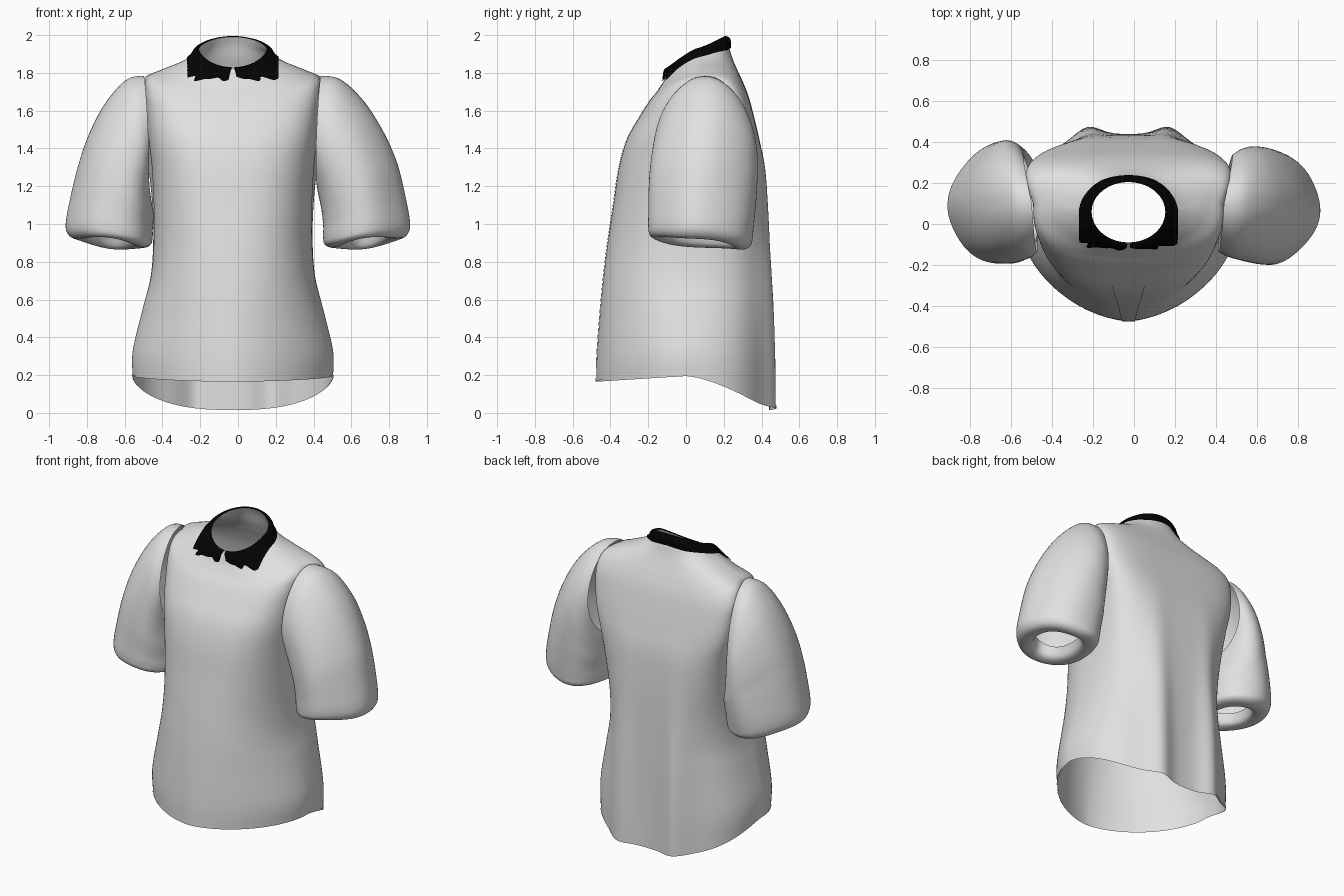
import bpy, math
from functools import lru_cache
from mathutils import Vector

if "Cube" in bpy.data.objects:
    bpy.data.objects.remove(bpy.data.objects["Cube"])

def material(name, rgb):
    m = bpy.data.materials.new(name)
    m.diffuse_color = (*rgb, 1)
    m.use_nodes = True
    m.node_tree.nodes["Principled BSDF"].inputs["Base Color"].default_value = m.diffuse_color
    return m

FABRIC = material("pale grey fabric", (0.75, 0.75, 0.75))
BLACK = material("black trim", (0.001, 0.001, 0.001))

def catmull(rows, v):
    """Smoothly interpolate a table of rows at fractional index v."""
    last = len(rows) - 1
    i = min(max(int(v), 0), last - 1)
    t = v - i
    a, b, c, d = (rows[min(max(k, 0), last)] for k in (i - 1, i, i + 1, i + 2))
    return [0.5 * (2 * q + (r - p) * t + (2 * p - 5 * q + 4 * r - s) * t * t
            + (3 * q - p - 3 * r + s) * t ** 3) for p, q, r, s in zip(a, b, c, d)]

def sheet(name, func, nu, nv, mat, closed=False):
    """Grid surface from func(u, v) with u, v in 0..1; u may wrap round."""
    cols = nu if closed else nu + 1
    verts = [func(i / nu, j / nv) for j in range(nv + 1) for i in range(cols)]
    faces = []
    for j in range(nv):
        for i in range(nu):
            k = (i + 1) % cols
            faces.append((j * cols + i, j * cols + k, (j + 1) * cols + k, (j + 1) * cols + i))
    me = bpy.data.meshes.new(name)
    me.from_pydata(verts, [], faces)
    me.materials.append(mat)
    me.shade_smooth()
    ob = bpy.data.objects.new(name, me)
    bpy.context.collection.objects.link(ob)
    return ob

# Torso rings: half width, front y, back y, side y, front z, side z, back z, front squareness
TORSO = [
    (.530, -.475, .440, .00, .165, .195, .015, 1.7),
    (.530, -.472, .440, .00, .30, .33, .25, 1.75),
    (.478, -.455, .440, .01, .53, .55, .53, 1.9),
    (.435, -.437, .438, .03, .72, .72, .72, 2.1),
    (.420, -.415, .435, .05, .90, .90, .90, 2.2),
    (.420, -.385, .430, .07, 1.10, 1.10, 1.10, 2.4),
    (.430, -.355, .417, .08, 1.30, 1.30, 1.30, 2.6),
    (.447, -.312, .388, .09, 1.45, 1.45, 1.45, 2.8),
    (.459, -.245, .355, .10, 1.57, 1.60, 1.59, 3.0),
    (.466, -.195, .330, .10, 1.65, 1.70, 1.68, 3.0),
    (.455, -.155, .300, .10, 1.70, 1.775, 1.755, 2.8),
    (.380, -.122, .270, .10, 1.75, 1.815, 1.82, 2.4),
    (.280, -.105, .245, .08, 1.79, 1.855, 1.88, 2.2),
    (.205, -.095, .225, .07, 1.81, 1.895, 1.945, 2.0),
    (.180, -.090, .205, .06, 1.825, 1.925, 1.99, 2.0)]
# Back squareness, widening of the back, depth of the two back folds
BACK = [(2.5, 0, .050), (2.5, 0, .048), (2.5, .01, .042), (2.5, .03, .035), (2.6, .05, .024),
        (2.9, .09, .012), (3.4, .14, .004), (4.0, .18, 0), (4.2, .20, 0), (4.0, .19, 0),
        (3.3, .15, 0), (2.6, .07, 0), (2.2, .01, 0), (2, 0, 0), (2, 0, 0)]
TOP = len(TORSO) - 1

def torso(a, v):
    """Point on the torso: a = angle from the front, v = ring index."""
    hw, yf, yb, ys, zf, zs, zb, n = catmull(TORSO, v)
    nb, wide, fold = catmull(BACK, v)
    s, c = math.sin(a), math.cos(a)
    if c < 0:
        n = nb
    end_y, end_z = (yf, zf) if c > 0 else (yb, zb)
    d = abs(c) ** (2 / n)
    x = hw * math.copysign(abs(s) ** (2 / n), s)
    y = ys + (end_y - ys) * d
    z = zs + (end_z - zs) * abs(c) ** 1.2
    if c < 0:
        x *= 1 + wide * d
        y += fold * math.exp(-((abs(x) - .2) / .085) ** 2)
    return Vector((x - .027, y, z))

def above(a, v, d):
    """Point lifted by d off the torso surface."""
    e = .01
    v0, v1 = max(v - .03, 0), min(v + .03, TOP)
    du = torso(a + e, v) - torso(a - e, v)
    dv = torso(a, v1) - torso(a, v0)
    return torso(a, v) + du.cross(dv).normalized() * d

TAU = 2 * math.pi
sheet("torso", lambda u, v: torso(u * TAU, v * TOP), 144, 90, FABRIC, True)

# Front placket and hem band
sheet("placket", lambda u, v: above(-.085 + .17 * u, .02 + v * 12.3, .003), 4, 70, FABRIC)
sheet("hem_band", lambda u, v: above(u * TAU, v * .12, .003), 144, 2, FABRIC, True)

# Collar: folds over the neckband, with square front points and a ragged front edge
@lru_cache(None)
def collar_edge(a):
    """Ring index where the collar stops at angle a."""
    jag = 0
    if math.cos(a) > .45:
        jag = .006 * math.sin(a * 19) + .004 * math.sin(a * 33 + 1)
    v = TOP
    while v > 9.5:
        p = torso(a, v)
        x = abs(p.x + .027) / .238
        y = max(0, p.y - .05) / .185
        if x * x + y * y > 1 or p.z < 1.765 - .015 * x + (p.y + .12) * .48 + jag:
            break
        v -= .02
    return v

def collar(u, v):
    a = .04 + u * (TAU - .08)
    if v < .12:                                  # inner turn of the fold
        return torso(a, TOP) + Vector((0, 0, .010 * v / .12))
    t = (v - .12) / .88
    low = collar_edge(a)
    return above(a, TOP + (low - TOP) * t, .010 + .012 * math.sin(math.pi * min(t * 1.1, 1)))

ob = sheet("collar", collar, 200, 16, BLACK)
ob.data.flip_normals()

# Sleeve rings: outer x, outer z, inner x, inner z, centre y, half depth
SLEEVE = [
    (.470, 1.785, .45, 1.20, .10, .235),
    (.565, 1.765, .445, 1.17, .10, .26),
    (.68, 1.65, .445, 1.13, .10, .277),
    (.775, 1.49, .445, 1.09, .095, .284),
    (.842, 1.32, .445, 1.04, .09, .285),
    (.888, 1.13, .45, .98, .085, .28),
    (.910, 1.00, .45, .93, .08, .275),
    (.897, .945, .46, .89, .08, .265),
    (.86, .922, .50, .875, .08, .23),
    (.80, .93, .55, .89, .08, .18),
    (.78, .99, .57, .95, .08, .16)]

def sleeve(side):
    def point(u, v):
        k = v * (len(SLEEVE) - 1)
        xo, zo, xi, zi, yc, hy = catmull(SLEEVE, k)
        a = u * TAU
        c, s = math.cos(a), math.sin(a)
        # soft cloth folds, fading at both ends
        r = 1 + .015 * math.sin(math.pi * v) * math.sin(5 * a + 3 * v + side)
        x = (xo + xi) / 2 + (xo - xi) / 2 * c * r
        z = (zo + zi) / 2 + (zo - zi) / 2 * c
        y = yc + hy * s * r * (1 - .13 * c)
        if side < 0 and s > 0:                        # one sleeve puffs more at the back
            y += .03 * s * math.sin(math.pi * v)
        near = max(0, 1 - k / 4)
        x += (.22 if y > .1 else .06) * (y - .1) * near  # seam slants outward to the back
        z += (.006 * math.sin(3 * a) - .030 * s) * v  # wavy cuff, lower at the back
        return Vector((side * x - .03 * near, y, z))
    return point

for side, name in ((1, "sleeve_left"), (-1, "sleeve_right")):
    ob = sheet(name, sleeve(side), 72, 50, FABRIC, True)
    if side < 0:
        ob.data.flip_normals()
